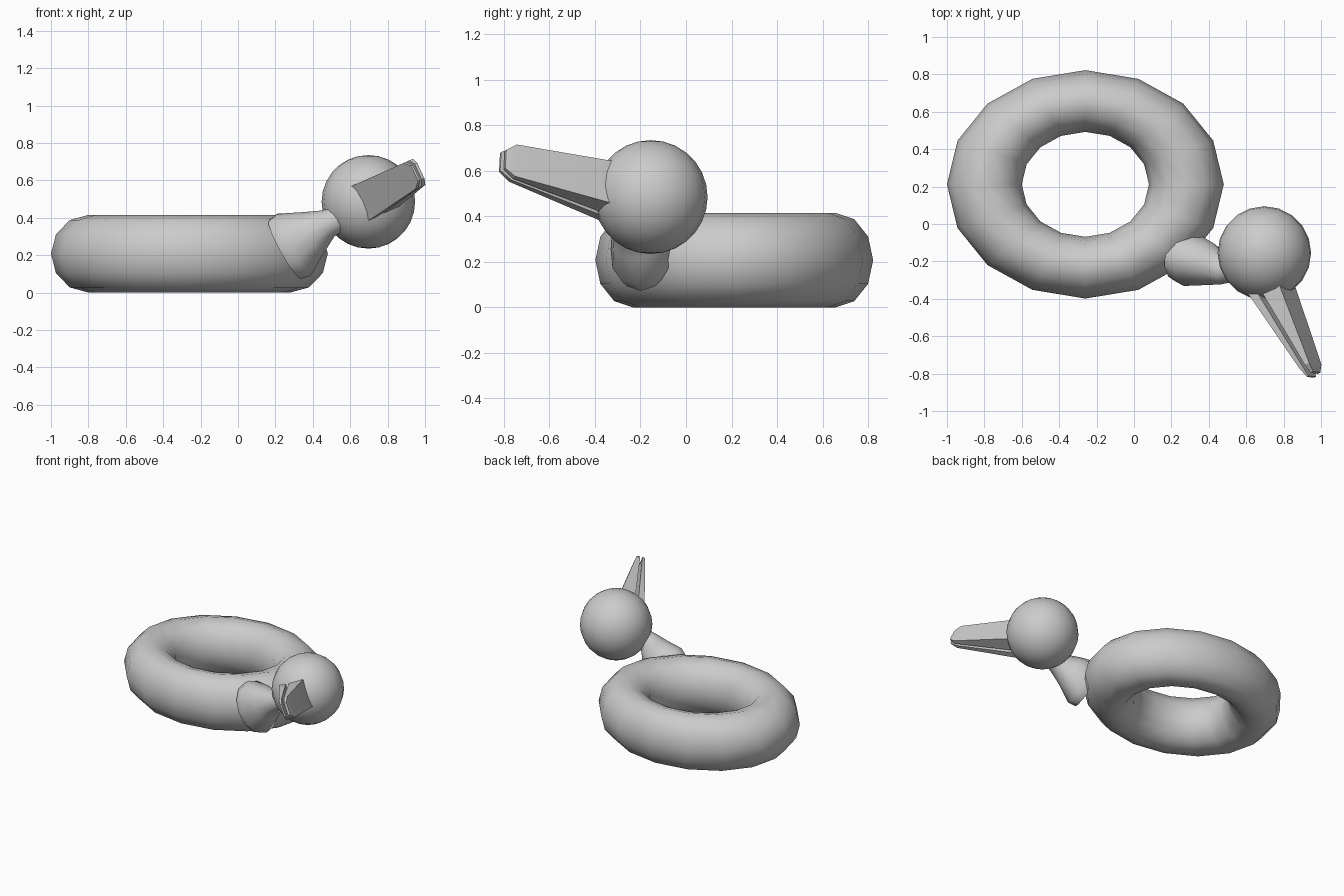
import bpy, bmesh, math
from mathutils import Vector

cube = bpy.data.objects.get("Cube")
if cube:
    bpy.data.objects.remove(cube)

grey = bpy.data.materials.new("plain_grey")
grey.use_nodes = True
grey.diffuse_color = (0.6, 0.6, 0.6, 1)
grey.node_tree.nodes["Principled BSDF"].inputs["Base Color"].default_value = (0.6, 0.6, 0.6, 1)


def finish(obj, name, angle):
    obj.name = name
    obj.data.materials.append(grey)
    bpy.ops.object.select_all(action='DESELECT')
    obj.select_set(True)
    bpy.context.view_layer.objects.active = obj
    bpy.ops.object.shade_smooth_by_angle(angle=math.radians(angle))


def loft(name, rings, angle):
    """Skin a list of equal-length point rings and cap both ends."""
    bm = bmesh.new()
    loops = [[bm.verts.new(p) for p in ring] for ring in rings]
    n = len(loops[0])
    for a, b in zip(loops, loops[1:]):
        for i in range(n):
            j = (i + 1) % n
            bm.faces.new((a[i], a[j], b[j], b[i]))
    bm.faces.new(loops[0])
    bm.faces.new(loops[-1])
    bmesh.ops.recalc_face_normals(bm, faces=bm.faces)
    mesh = bpy.data.meshes.new(name)
    bm.to_mesh(mesh)
    bm.free()
    obj = bpy.data.objects.new(name, mesh)
    bpy.context.collection.objects.link(obj)
    finish(obj, name, angle)


# Oval swim ring
bpy.ops.mesh.primitive_torus_add(major_segments=16, minor_segments=12,
                                 major_radius=0.54, minor_radius=0.2,
                                 location=(-0.26, 0.212, 0.2075))
ring = bpy.context.object
ring.scale = (1, 0.825, 1.0375)
finish(ring, "swim_ring", 80)

# Round head
head_centre = Vector((0.697, -0.155, 0.485))
bpy.ops.mesh.primitive_uv_sphere_add(segments=20, ring_count=14, radius=0.25,
                                     location=head_centre)
finish(bpy.context.object, "head", 60)

# Neck flaring from the head down onto the ring: centre, half height, half width
sections = [((0.25, -0.18, 0.23), 0.18, 0.13),
            ((0.30, -0.19, 0.255), 0.19, 0.145),
            ((0.40, -0.215, 0.32), 0.125, 0.115),
            ((0.48, -0.25, 0.37), 0.078, 0.075),
            ((0.58, -0.24, 0.41), 0.065, 0.065)]
axis = Vector((0.3, -0.07, 0.17)).normalized()
side = axis.cross(Vector((0, 0, 1))).normalized()
up = side.cross(axis)
rings = []
for centre, tall, wide in sections:
    angles = [math.tau * i / 12 for i in range(12)]
    rings.append([Vector(centre) + up * tall * math.cos(a) + side * wide * math.sin(a)
                  for a in angles])
loft("neck", rings, 60)

# Beak: two tapering slabs side by side with a slit between them
forward = Vector((0.363, -0.905, 0.221)).normalized()
across = Vector((0.43, -0.066, -0.9))
across = (across - forward * across.dot(forward)).normalized()
thick = forward.cross(across)


def beak_half(name, stations):
    rings = []
    for reach, half, low, high in stations:
        base = head_centre + forward * reach
        rings.append([base + across * w + thick * t for w, t in
                      ((-half, low), (half, low), (half, high), (-half, high))])
    loft(name, rings, 30)


beak_half("beak_right", [(0.15, 0.105, -0.14, -0.09),
                         (0.67, 0.077, -0.03, -0.008),
                         (0.725, 0.045, -0.02, -0.008)])
beak_half("beak_left", [(0.15, 0.105, -0.065, 0.055),
                        (0.67, 0.077, 0.008, 0.035),
                        (0.715, 0.045, 0.008, 0.025)])
